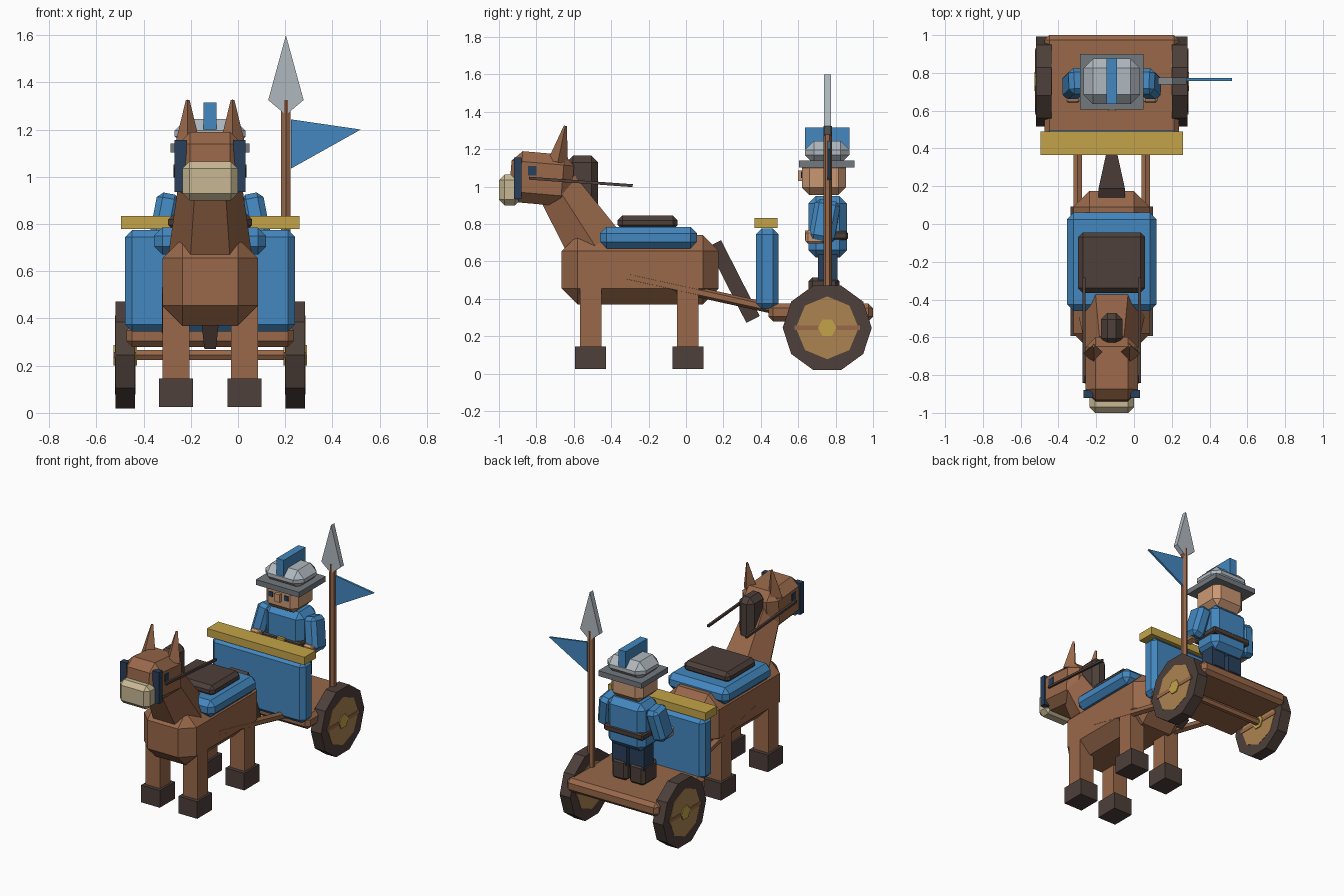
import bpy, bmesh, math
from mathutils import Matrix, Vector

cube = bpy.data.objects.get("Cube")
if cube:
    bpy.data.objects.remove(cube, do_unlink=True)

CX = -0.118  # shared centre line of horse, cart and driver


def material(name, r, g, b):
    m = bpy.data.materials.new(name)
    m.use_nodes = True
    m.diffuse_color = (r, g, b, 1)
    m.node_tree.nodes["Principled BSDF"].inputs["Base Color"].default_value = (r, g, b, 1)
    return m


BROWN = material("chestnut_brown", 0.314, 0.138, 0.068)
DARK = material("dark_brown", 0.074, 0.050, 0.042)
BLUE = material("blue", 0.056, 0.242, 0.520)
NAVY = material("navy", 0.022, 0.050, 0.105)
GOLD = material("gold", 0.550, 0.366, 0.065)
STEEL = material("steel", 0.430, 0.480, 0.520)
IRON = material("dark_steel", 0.170, 0.190, 0.210)
CREAM = material("cream", 0.578, 0.479, 0.296)
WOOD = material("light_wood", 0.413, 0.231, 0.084)
SKIN = material("skin", 0.591, 0.314, 0.171)


def finish(name, mat, bm, matrix):
    bmesh.ops.recalc_face_normals(bm, faces=bm.faces)
    me = bpy.data.meshes.new(name)
    bm.to_mesh(me)
    bm.free()
    me.materials.append(mat)
    ob = bpy.data.objects.new(name, me)
    ob.matrix_world = matrix
    bpy.context.collection.objects.link(ob)
    return ob


def box(name, mat, x, w, ys, zs, bevel=0, tilt=0, splay=0, taper=1):
    """Box at offset x from the centre line, chamfered, tilted about x and y."""
    size = (w, ys[1] - ys[0], zs[1] - zs[0])
    bm = bmesh.new()
    bmesh.ops.create_cube(bm, size=1)
    for v in bm.verts:
        v.co = Vector(a * b for a, b in zip(v.co, size))
        if v.co.z < 0:
            v.co.x *= taper
    if bevel:
        bmesh.ops.bevel(bm, geom=bm.edges[:], offset=bevel, segments=1, affect='EDGES')
    at = Matrix.Translation((CX + x, sum(ys) / 2, sum(zs) / 2))
    turn = Matrix.Rotation(math.radians(splay), 4, 'Y') @ Matrix.Rotation(math.radians(tilt), 4, 'X')
    return finish(name, mat, bm, at @ turn)


def rod(name, mat, start, end, r1, r2, sides, spin=0):
    """Tapered prism between two points."""
    a, b = Vector(start), Vector(end)
    a.x += CX
    b.x += CX
    d = b - a
    bm = bmesh.new()
    bmesh.ops.create_cone(bm, cap_ends=True, segments=sides, radius1=r1, radius2=r2, depth=d.length)
    z = d.normalized()
    x = Vector((1, 0, 0)) if abs(z.x) < 0.9 else Vector((0, 0, 1))
    y = z.cross(x).normalized()
    x = y.cross(z)
    turn = Matrix((x, y, z)).transposed().to_4x4()
    spin = Matrix.Rotation(math.radians(spin), 4, 'Z')
    return finish(name, mat, bm, Matrix.Translation((a + b) / 2) @ turn @ spin)


def plate(name, mat, outline, y, thick):
    """Flat shape drawn in x and z, extruded along y."""
    bm = bmesh.new()
    face = bm.faces.new([bm.verts.new((px, y - thick / 2, pz)) for px, pz in outline])
    ext = bmesh.ops.extrude_face_region(bm, geom=[face])
    moved = [g for g in ext["geom"] if isinstance(g, bmesh.types.BMVert)]
    bmesh.ops.translate(bm, verts=moved, vec=(0, thick, 0))
    return finish(name, mat, bm, Matrix())


SIDES = (("right", -1), ("left", 1))

# Horse
box("horse_body", BROWN, 0, 0.405, (-0.665, 0.175), (0.37, 0.74), 0.085)
rod("horse_neck", BROWN, (0, -0.42, 0.58), (0, -0.69, 1.0), 0.19, 0.13, 6, 30)
box("horse_head", BROWN, 0, 0.28, (-0.94, -0.605), (0.905, 1.18), 0.055, -5)
box("muzzle", CREAM, 0, 0.235, (-1.0, -0.885), (0.9, 1.065), 0.03)
box("mane", DARK, 0, 0.115, (-0.64, -0.47), (0.86, 1.165), 0.035)
box("tail", DARK, 0, 0.14, (0.215, 0.295), (0.265, 0.72), 0, 27, 0, 0.35)
for side, s in SIDES:
    rod(side + "_ear", BROWN, (s * 0.095, -0.685, 1.13), (s * 0.095, -0.645, 1.325), 0.055, 0.008, 4)
    box(side + "_horse_eye", NAVY, s * 0.14, 0.008, (-0.845, -0.8), (1.06, 1.11))
    box(side + "_bridle_strap", NAVY, s * 0.125, 0.05, (-0.92, -0.88), (0.935, 1.155))
    rod(side + "_rein", DARK, (s * 0.147, -0.84, 1.045), (s * 0.147, -0.285, 1.005), 0.011, 0.011, 4, 45)
    for end, y in (("front", -0.51), ("rear", 0.01)):
        box(f"{side}_{end}_leg", BROWN, s * 0.145, 0.115, (y - 0.057, y + 0.057), (0.1, 0.48))
        box(f"{side}_{end}_hoof", DARK, s * 0.145, 0.145, (y - 0.083, y + 0.083), (0.025, 0.145))

# Saddle
box("saddle_blanket", BLUE, 0, 0.475, (-0.46, 0.06), (0.67, 0.785), 0.035)
box("saddle", DARK, 0, 0.355, (-0.365, -0.045), (0.77, 0.845), 0.025)

# Cart
box("cart_floor", BROWN, 0, 0.71, (0.44, 1.0), (0.28, 0.375), 0.025)
box("cart_front_panel", BLUE, 0, 0.72, (0.375, 0.495), (0.345, 0.775), 0.03)
box("cart_rail", GOLD, 0, 0.755, (0.365, 0.49), (0.778, 0.833))
rod("axle", BROWN, (-0.38, 0.755, 0.245), (0.38, 0.755, 0.245), 0.025, 0.025, 6)
for side, s in SIDES:
    rod(side + "_shaft", BROWN, (s * 0.18, -0.32, 0.52), (s * 0.18, 0.52, 0.335), 0.027, 0.027, 6)
    for part, mat, half, r, n in (("tyre", DARK, 0.041, 0.238, 10),
                                  ("disc", WOOD, 0.043, 0.168, 8),
                                  ("hub", GOLD, 0.05, 0.05, 6)):
        rod(f"{side}_wheel_{part}", mat, (s * 0.36 - half, 0.755, 0.245),
            (s * 0.36 + half, 0.755, 0.245), r, r, n)
    box(side + "_wheel_spoke", BROWN, s * 0.36, 0.093, (0.58, 0.93), (0.232, 0.258))

# Driver
box("torso", BLUE, 0, 0.29, (0.655, 0.86), (0.62, 0.95), 0.04)
box("belt", DARK, 0, 0.305, (0.648, 0.866), (0.715, 0.762), 0.01)
box("buckle", GOLD, 0, 0.06, (0.636, 0.66), (0.713, 0.764))
box("driver_head", SKIN, 0, 0.25, (0.62, 0.855), (0.955, 1.14), 0.04)
box("nose", SKIN, 0, 0.04, (0.598, 0.63), (1.03, 1.085))
box("helmet_brim", IRON, 0, 0.335, (0.605, 0.9), (1.103, 1.14))
box("helmet_dome", STEEL, 0, 0.3, (0.635, 0.875), (1.12, 1.245), 0.05)
box("helmet_crest", BLUE, 0, 0.055, (0.635, 0.875), (1.2, 1.315))
for side, s in SIDES:
    box(side + "_driver_eye", NAVY, s * 0.06, 0.03, (0.615, 0.623), (1.045, 1.08))
    box(side + "_arm", BLUE, s * 0.195, 0.1, (0.672, 0.81), (0.70, 0.925), 0.025, -10, -s * 11)
    box(side + "_hand", SKIN, s * 0.205, 0.075, (0.64, 0.74), (0.695, 0.765), 0.012)
    box(side + "_trouser_leg", NAVY, s * 0.068, 0.11, (0.705, 0.81), (0.48, 0.64))
    box(side + "_boot", DARK, s * 0.068, 0.12, (0.655, 0.82), (0.37, 0.515), 0.02)

# Spear with pennant
SX = 0.203
rod("spear_pole", BROWN, (SX - CX, 0.757, 0.36), (SX - CX, 0.757, 1.325), 0.023, 0.023, 6)
plate("spear_head", STEEL, [(SX, 1.6), (SX + 0.075, 1.325), (SX, 1.262), (SX - 0.075, 1.325)], 0.757, 0.036)
plate("pennant", BLUE, [(0.225, 1.243), (0.52, 1.2), (0.225, 1.035)], 0.765, 0.015)
